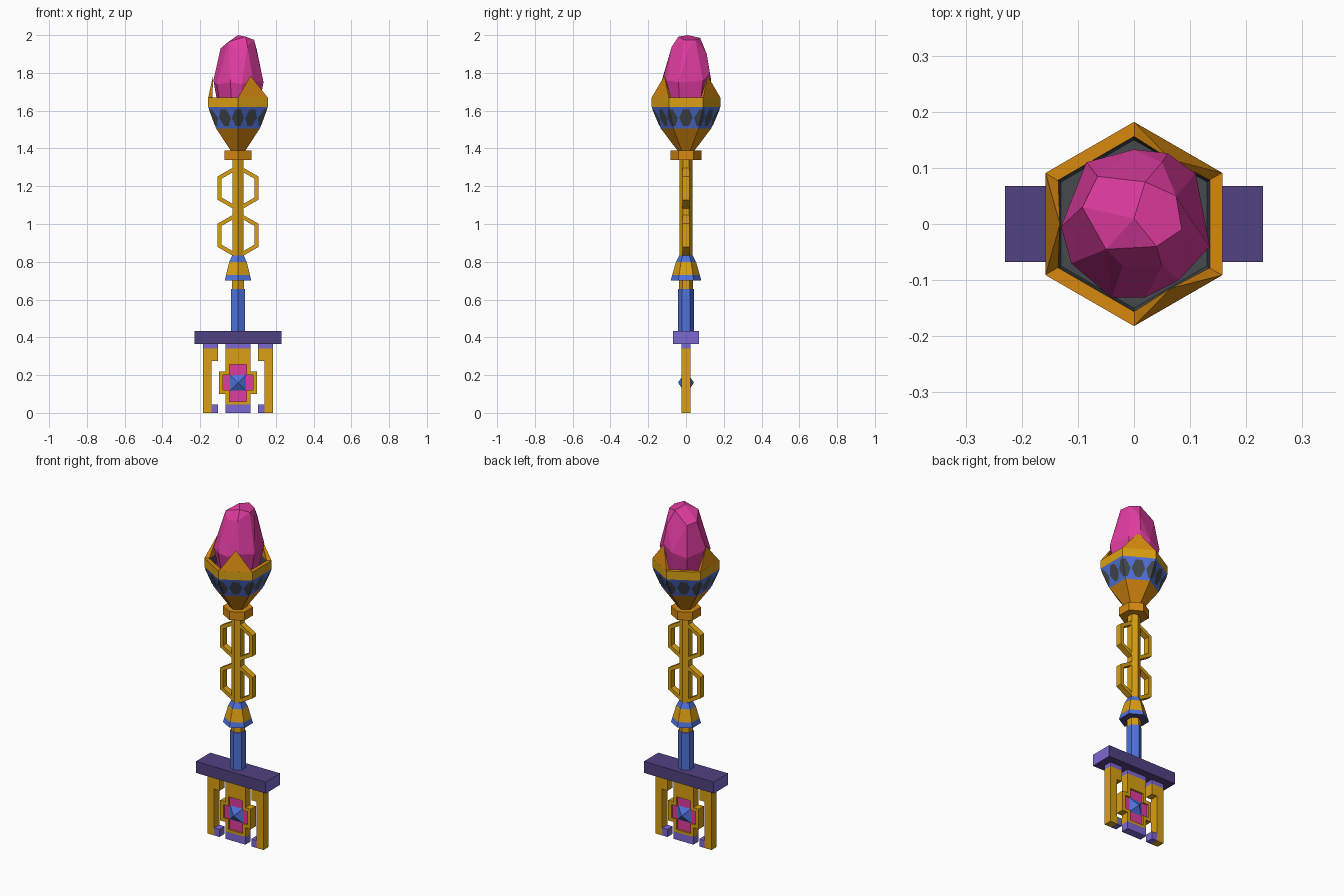
import bpy, bmesh, math
from mathutils import Vector

if "Cube" in bpy.data.objects:
    bpy.data.objects.remove(bpy.data.objects["Cube"])


def material(name, r, g, b):
    m = bpy.data.materials.new(name)
    m.diffuse_color = (r, g, b, 1)
    m.use_nodes = True
    m.node_tree.nodes["Principled BSDF"].inputs["Base Color"].default_value = m.diffuse_color
    return m


GOLD = material("gold", 0.70, 0.35, 0.006)
ORANGE = material("orange gold", 0.68, 0.25, 0.005)
BLUE = material("blue", 0.08, 0.17, 0.72)
PINK = material("pink crystal", 0.74, 0.045, 0.35)
LAVENDER = material("lavender", 0.20, 0.14, 0.65)
PURPLE = material("dark purple", 0.08, 0.054, 0.22)
GREY = material("dark grey", 0.06, 0.068, 0.075)


def finish(name, bm, mats, fix_normals=True):
    if fix_normals:
        bmesh.ops.recalc_face_normals(bm, faces=bm.faces)
    me = bpy.data.meshes.new(name)
    bm.to_mesh(me)
    bm.free()
    for m in mats:
        me.materials.append(m)
    ob = bpy.data.objects.new(name, me)
    bpy.context.collection.objects.link(ob)
    return ob


def hex_point(r, z, k):
    a = math.radians(30 + 60 * k)          # corners lie on the y axis
    return Vector((r * math.cos(a), r * math.sin(a), z))


def hex_turned(name, rings, bands, mats, bottom=0, top=0):
    """Six-sided lathe: rings of (radius, z), one material index per band."""
    bm = bmesh.new()
    loops = [[bm.verts.new(hex_point(r, z, k)) for k in range(6)] for r, z in rings]
    for lo, hi, mi in zip(loops, loops[1:], bands):
        for k in range(6):
            n = (k + 1) % 6
            bm.faces.new((lo[k], lo[n], hi[n], hi[k])).material_index = mi
    bm.faces.new(loops[0]).material_index = bottom
    bm.faces.new(loops[-1]).material_index = top
    return finish(name, bm, mats)


def boxes(name, spans, depth, mat, mirror=True):
    """Boxes from (x0, x1, z0, z1), mirrored in x where they are off centre."""
    bm = bmesh.new()
    for x0, x1, z0, z1 in spans:
        sides = (1, -1) if mirror and x0 > 0 else (1,)
        for s in sides:
            geo = bmesh.ops.create_cube(bm, size=1)["verts"]
            for v in geo:
                v.co = Vector((s * (x0 + x1) / 2 + v.co.x * (x1 - x0),
                               v.co.y * 2 * depth,
                               (z0 + z1) / 2 + v.co.z * (z1 - z0)))
    return finish(name, bm, [mat])


# Key bit: gold frame with an open cross, plus side teeth
boxes("bit_frame", [
    (0.045, 0.065, 0.22, 0.34), (0.045, 0.065, 0.045, 0.10),
    (-0.045, 0.045, 0.255, 0.34), (-0.045, 0.045, 0.045, 0.06),
    (0.045, 0.10, 0.20, 0.22), (0.045, 0.10, 0.10, 0.12),
    (0.08, 0.10, 0.12, 0.20)], 0.024, GOLD)
boxes("bit_teeth", [(0.14, 0.185, 0, 0.34), (0.105, 0.14, 0.275, 0.34)], 0.024, GOLD)
boxes("bit_trim", [(-0.065, 0.065, 0.34, 0.366), (0.105, 0.185, 0.34, 0.366),
                   (-0.065, 0.065, 0, 0.045), (0.105, 0.14, 0, 0.045)], 0.024, LAVENDER)
boxes("bit_inlay", [(-0.046, 0.046, 0.058, 0.257), (0.046, 0.082, 0.118, 0.202)], 0.014, PINK)

# Double pyramid stud in the bit
bm = bmesh.new()
base = [bm.verts.new((x * 0.043, 0, 0.16 + z * 0.043))
        for x, z in ((1, 1), (-1, 1), (-1, -1), (1, -1))]
for v in base:
    v.co.z = 0.16 + (v.co.z - 0.16)
for s in (1, -1):
    rim = [bm.verts.new((v.co.x, s * 0.013, v.co.z)) for v in base]
    tip = bm.verts.new((0, s * 0.042, 0.16))
    for k in range(4):
        n = (k + 1) % 4
        bm.faces.new((base[k], base[n], rim[n], rim[k]))
        bm.faces.new((rim[k], rim[n], tip))
finish("bit_stud", bm, [BLUE])

# Crossbar with lighter ends
bar = boxes("crossbar", [(-0.23, 0.23, 0.365, 0.433)], 0.068, PURPLE)
bar.data.materials.append(LAVENDER)
for p in bar.data.polygons:
    p.material_index = int(abs(p.normal.x) > 0.9)

# Shaft pieces
hex_turned("lower_shaft", [(0.042, 0.43), (0.042, 0.655)], [0], [BLUE])
hex_turned("shaft_neck", [(0.038, 0.655), (0.038, 0.71)], [0], [GOLD])
hex_turned("bell", [(0.081, 0.70), (0.073, 0.73), (0.053, 0.80), (0.036, 0.832)],
           [0, 1, 0], [BLUE, GOLD, PURPLE], bottom=2)
hex_turned("upper_shaft", [(0.034, 0.82), (0.034, 1.35)], [0], [GOLD])
hex_turned("collar", [(0.081, 1.34), (0.081, 1.39)], [0], [ORANGE])

# Two hexagonal loops on the shaft
for i, zc in enumerate((0.94, 1.19)):
    bm = bmesh.new()
    prof = ((0.124, -0.018), (0.124, 0.018), (0.100, 0.018), (0.100, -0.018))
    rows = []
    for k in range(6):
        d = hex_point(1, 0, k)
        rows.append([bm.verts.new((d.x * r, y, zc + d.y * r)) for r, y in prof])
    for k in range(6):
        a, b = rows[k], rows[(k + 1) % 6]
        for j in range(4):
            m = (j + 1) % 4
            bm.faces.new((a[j], b[j], b[m], a[m]))
    finish(f"hex_loop_{i + 1}", bm, [GOLD])

# Cup: cone, blue band, rim and dark floor
LOW, HIGH = (0.133, 1.505), (0.182, 1.62)
hex_turned("cup", [(0.042, 1.385), LOW, HIGH, (0.182, 1.67), (0.156, 1.67), (0.15, 1.62)],
           [0, 1, 2, 0, 3], [ORANGE, BLUE, GOLD, GREY], top=3)

# Dark lozenges on the band, at the middle and at both edges of each side
bm = bmesh.new()
for k in range(6):
    def on_side(u, v):
        lo = hex_point(*LOW, k).lerp(hex_point(*LOW, k + 1), u)
        hi = hex_point(*HIGH, k).lerp(hex_point(*HIGH, k + 1), u)
        return lo.lerp(hi, v)
    out = (on_side(1, 0) - on_side(0, 0)).cross(on_side(0, 1) - on_side(0, 0)).normalized()
    for uc in (0, 0.5, 1):
        pts = [(uc + du, v) for du, v in ((-0.23, 0.5), (-0.1, 0.12), (0.1, 0.12),
                                          (0.23, 0.5), (0.1, 0.88), (-0.1, 0.88))]
        pts = [(min(max(u, 0), 1), v) for u, v in pts]
        verts = [bm.verts.new(on_side(u, v) + out * 0.002) for u, v in pts]
        bm.faces.new(verts)
bmesh.ops.remove_doubles(bm, verts=bm.verts, dist=1e-5)
finish("band_lozenges", bm, [GREY], fix_normals=False)

# Three claws on alternate sides of the rim
bm = bmesh.new()
for k in (0, 2, 4):
    quad = [bm.verts.new(hex_point(r, 1.669, k + e))
            for r, e in ((0.182, 0), (0.182, 1), (0.156, 1), (0.156, 0))]
    a = math.radians(60 + 60 * k)
    tip = bm.verts.new((0.132 * math.cos(a), 0.132 * math.sin(a), 1.785))
    bm.faces.new(quad)
    for j in range(4):
        bm.faces.new((quad[j], quad[(j + 1) % 4], tip))
finish("claws", bm, [ORANGE])

# Rough crystal: hull of a girdle, a shrunken foot and a crown
girdle = [(-0.13, -0.005, 1.76), (-0.085, 0.11, 1.74), (0.0, 0.133, 1.76), (0.06, 0.126, 1.80),
          (0.11, 0.09, 1.76), (0.135, -0.04, 1.75), (0.08, -0.10, 1.76),
          (0.02, -0.131, 1.74), (-0.04, -0.131, 1.75), (-0.112, -0.07, 1.74)]
crown = [(0, 0.01, 2.0), (0.02, 0.075, 1.985), (0.075, 0.05, 1.975), (0.085, -0.01, 1.975),
         (0.04, -0.04, 1.992), (-0.05, -0.045, 1.965), (-0.092, 0.03, 1.93),
         (-0.065, 0.085, 1.92), (-0.02, -0.075, 1.93), (0.05, -0.075, 1.94),
         (0.1, 0.01, 1.92), (0.05, 0.11, 1.90)]
foot = [(x * 0.8, y * 0.8, 1.61) for x, y, z in girdle]
bm = bmesh.new()
for p in girdle + crown + foot:
    bm.verts.new(p)
hull = bmesh.ops.convex_hull(bm, input=bm.verts)
loose = [v for v in bm.verts if not v.link_faces]
bmesh.ops.delete(bm, geom=loose, context="VERTS")
bmesh.ops.dissolve_limit(bm, angle_limit=math.radians(9), verts=bm.verts, edges=bm.edges)
finish("crystal", bm, [PINK])
